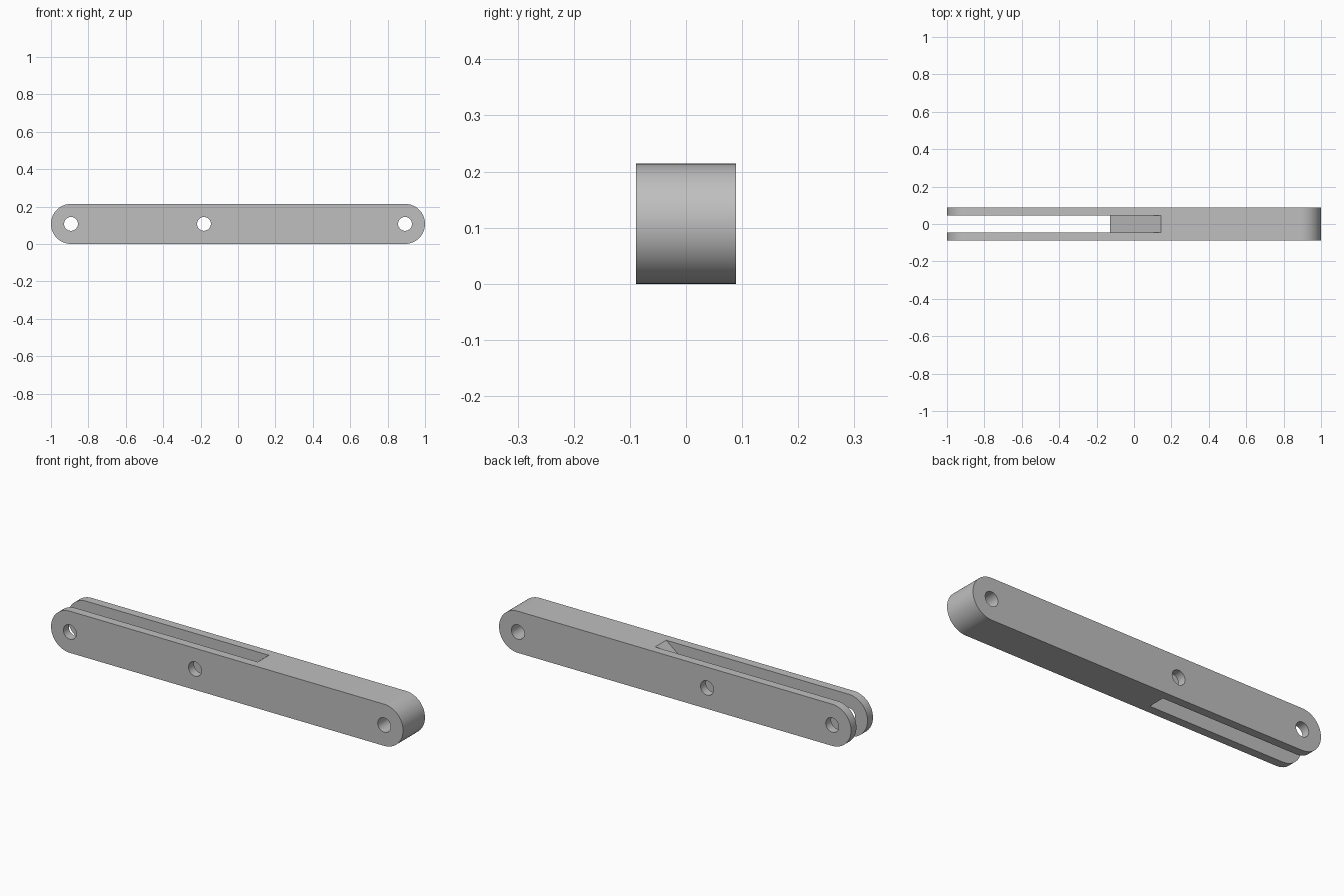
import bpy, bmesh, math

if "Cube" in bpy.data.objects:
    bpy.data.objects.remove(bpy.data.objects["Cube"])

R = 0.107          # end radius, half the bar height
HALF_Y = 0.089     # half the bar thickness
SLOT_Y = 0.045     # half the slot width
HOLE_R = 0.037
HOLES = (-0.893, -0.182, 0.893)
SEG = 32

metal = bpy.data.materials.new("plain grey")
metal.use_nodes = True
grey = (0.52, 0.52, 0.52, 1)
metal.diffuse_color = grey
metal.node_tree.nodes["Principled BSDF"].inputs["Base Color"].default_value = grey


def extrude_profile(name, points, half_y):
    """Prism from an (x, z) outline, centred on y = 0."""
    bm = bmesh.new()
    face = bm.faces.new([bm.verts.new((x, -half_y, z)) for x, z in points])
    new = bmesh.ops.extrude_face_region(bm, geom=[face])["geom"]
    moved = [v for v in new if isinstance(v, bmesh.types.BMVert)]
    bmesh.ops.translate(bm, verts=moved, vec=(0, 2 * half_y, 0))
    bmesh.ops.recalc_face_normals(bm, faces=bm.faces)
    mesh = bpy.data.meshes.new(name)
    bm.to_mesh(mesh)
    bm.free()
    mesh.materials.append(metal)
    obj = bpy.data.objects.new(name, mesh)
    bpy.context.collection.objects.link(obj)
    return obj


def arc(cx, r, start, sweep, n):
    return [(cx + r * math.cos(start + sweep * i / n),
             R + r * math.sin(start + sweep * i / n)) for i in range(n + 1)]


# Bar with rounded ends
bar = extrude_profile("slotted_bar",
                      arc(1 - R, R, -math.pi / 2, math.pi, SEG)
                      + arc(R - 1, R, math.pi / 2, math.pi, SEG), HALF_Y)

# Slot with a sloping inner end, running out through the right end
top_x, bottom_x, over = 0.144, -0.128, 0.1
slope = (top_x - bottom_x) / (2 * R)
cutters = [extrude_profile("slot_cutter",
                           [(-1.1, -over), (bottom_x - slope * over, -over),
                            (top_x + slope * over, 2 * R + over),
                            (-1.1, 2 * R + over)], SLOT_Y)]

# Pin holes through the full thickness
for x in HOLES:
    cutters.append(extrude_profile("hole_cutter",
                                   arc(x, HOLE_R, 0, 2 * math.pi, SEG)[:-1], 0.2))

bpy.context.view_layer.objects.active = bar
bar.select_set(True)
for cutter in cutters:
    mod = bar.modifiers.new("cut", "BOOLEAN")
    mod.operation = "DIFFERENCE"
    mod.solver = "EXACT"
    mod.object = cutter
    bpy.ops.object.modifier_apply(modifier=mod.name)
    bpy.data.objects.remove(cutter)

bpy.ops.object.shade_smooth_by_angle(angle=math.radians(30))
